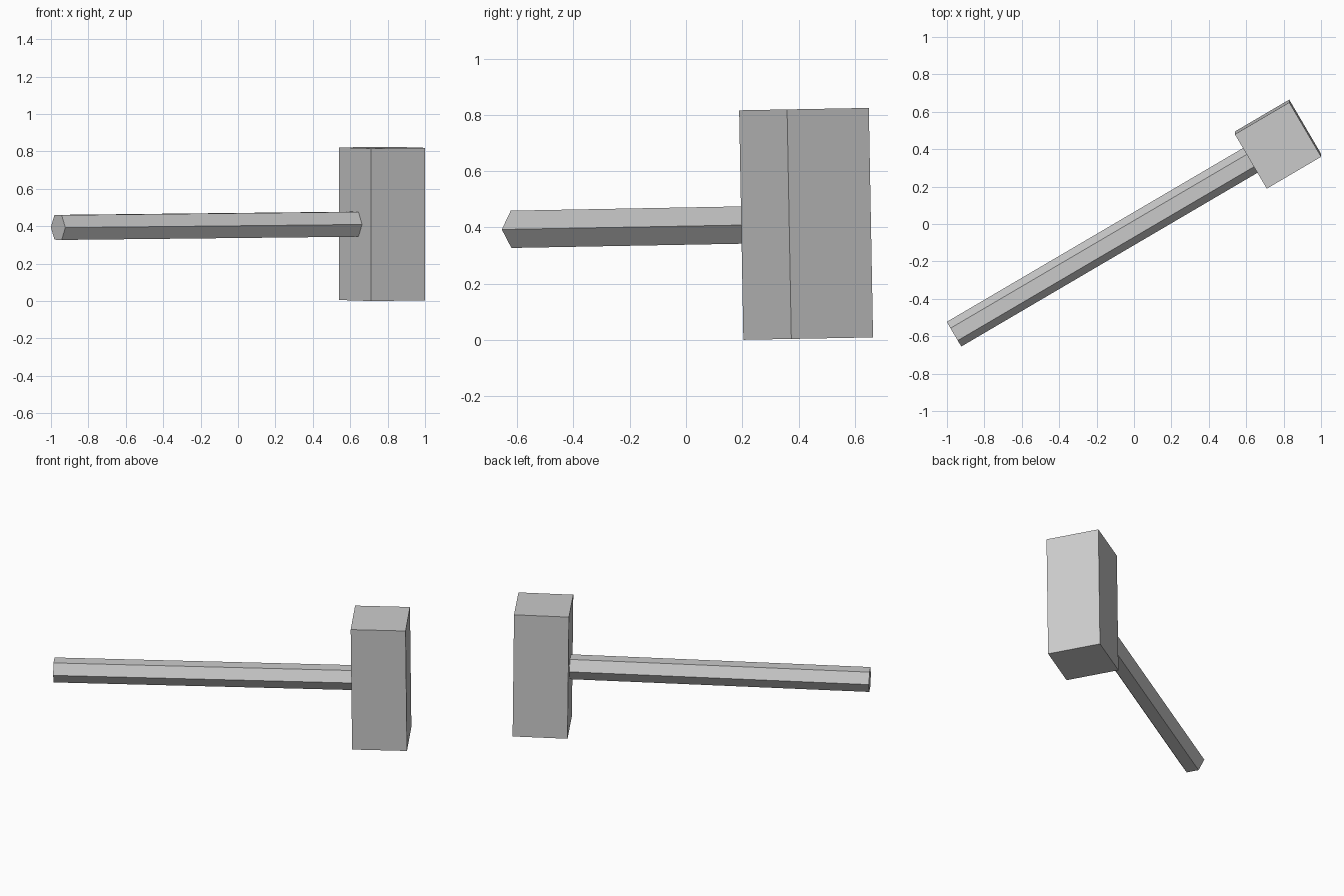
import bpy
from math import radians
from mathutils import Matrix

old = bpy.data.objects.get("Cube")
if old:
    bpy.data.objects.remove(old, do_unlink=True)

# One plain grey for the whole mallet
grey = bpy.data.materials.new("plain_grey")
grey.use_nodes = True
colour = (0.6, 0.6, 0.6, 1)
grey.diffuse_color = colour
grey.node_tree.nodes["Principled BSDF"].inputs["Base Color"].default_value = colour

# Mallet pose: turned in plan, with a very slight lean to the front
pose = (Matrix.Translation((0.77, 0.427, 0.4125))
        @ Matrix.Rotation(radians(1.06), 4, 'X')
        @ Matrix.Rotation(radians(30.4), 4, 'Z'))
HEAD_WIDTH, HEAD_HEIGHT = 0.337, 0.816
HANDLE_RADIUS, HANDLE_REACH = 0.0765, 2.008


def finish(name, local):
    obj = bpy.context.object
    obj.name = name
    obj.data.name = name
    obj.data.transform(local)
    obj.matrix_world = pose
    obj.data.materials.append(grey)


# Square block head
bpy.ops.mesh.primitive_cube_add(size=1)
finish("mallet_head", Matrix.Diagonal((HEAD_WIDTH, HEAD_WIDTH, HEAD_HEIGHT, 1)))

# Six-sided handle, flat on top, ending inside the head
bpy.ops.mesh.primitive_cylinder_add(vertices=6, radius=HANDLE_RADIUS, depth=HANDLE_REACH)
finish("mallet_handle", Matrix.Translation((-HANDLE_REACH / 2, 0, 0))
       @ Matrix.Rotation(radians(90), 4, 'Y'))
